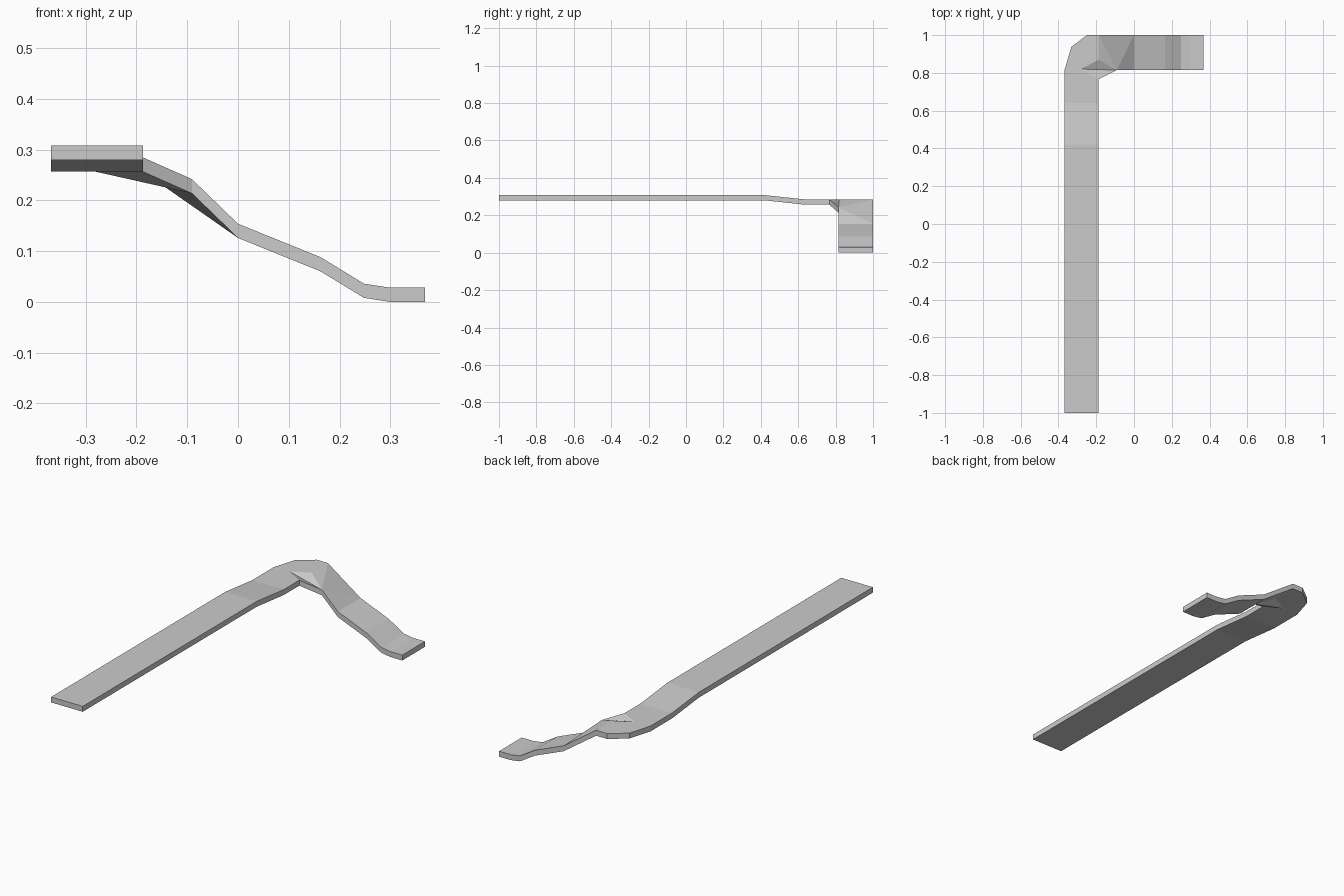
import bpy, bmesh
from mathutils import Vector

if "Cube" in bpy.data.objects:
    bpy.data.objects.remove(bpy.data.objects["Cube"])

THICK = 0.028
L, R = -0.368, -0.187        # sides of the long arm
F, B = 0.815, 1.0            # sides of the short arm
HIGH, LOW = 0.308, 0.2845    # walking heights before and at the corner

bm = bmesh.new()


def pt(x, y, z):
    return bm.verts.new((x, y, z))


def strip(sections):
    """Join successive pairs of points with flat quads."""
    for (a, b), (c, d) in zip(sections, sections[1:]):
        bm.faces.new((a, b, d, c))


# long straight arm, dipping slightly before the corner
arm = [(pt(L, y, z), pt(R, y, z))
       for y, z in ((-1, HIGH), (0.42, HIGH), (0.64, LOW))]
strip(arm)

# flat chamfered corner
inner = pt(R, 0.767, LOW)
centre = pt(-0.28, 0.82, LOW)
edge = pt(R, 0.87, LOW)
back = pt(R, B, LOW)
outer = [pt(x, y, LOW) for x, y in ((L, 0.815), (-0.332, 0.937), (-0.25, B))]
bm.faces.new((arm[-1][0], arm[-1][1], inner, centre, outer[0]))
bm.faces.new((centre, edge, back, outer[2], outer[1], outer[0]))

# folded lip on the inside of the bend
lip = pt(-0.091, F, 0.242)
bm.faces.new((centre, inner, lip))
bm.faces.new((centre, lip, edge))

# short arm stepping down to the ground
ramp = [(pt(x, F, z), pt(x, B, z)) for x, z in
        ((0.0, 0.154), (0.163, 0.088), (0.248, 0.036), (0.30, THICK), (0.368, THICK))]
strip([(b, a) for a, b in ramp])
bm.faces.new((edge, lip, back))
bm.faces.new((lip, ramp[0][1], back))
bm.faces.new((lip, ramp[0][0], ramp[0][1]))

# give the ribbon its thickness, straight down
geom = bmesh.ops.extrude_face_region(bm, geom=bm.faces[:], use_keep_orig=True)["geom"]
bmesh.ops.translate(bm, vec=Vector((0, 0, -THICK)),
                    verts=[g for g in geom if isinstance(g, bmesh.types.BMVert)])
bmesh.ops.recalc_face_normals(bm, faces=bm.faces[:])

mesh = bpy.data.meshes.new("bent_walkway")
bm.to_mesh(mesh)
bm.free()
bpy.context.collection.objects.link(bpy.data.objects.new("bent_walkway", mesh))
